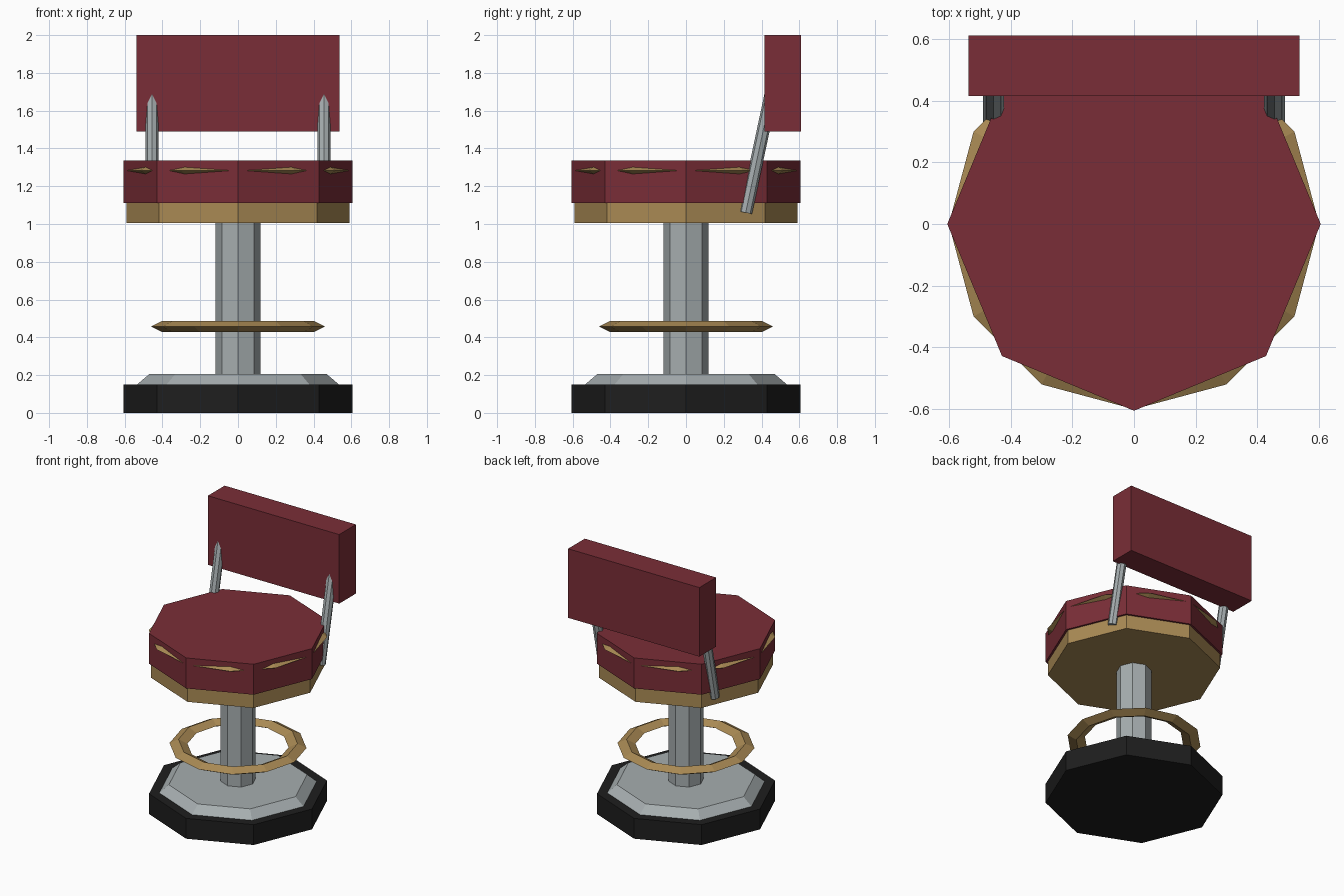
import bpy
import math
from mathutils import Vector

if "Cube" in bpy.data.objects:
    bpy.data.objects.remove(bpy.data.objects["Cube"], do_unlink=True)


def make_material(name, rgb):
    mat = bpy.data.materials.new(name)
    mat.use_nodes = True
    colour = (*rgb, 1)
    mat.diffuse_color = colour
    mat.node_tree.nodes["Principled BSDF"].inputs["Base Color"].default_value = colour
    return mat


red = make_material("dark red", (0.195, 0.027, 0.038))
gold = make_material("gold", (0.40, 0.254, 0.089))
steel = make_material("light grey steel", (0.38, 0.42, 0.43))
black = make_material("black", (0.013, 0.013, 0.013))


def finish(name, mat):
    obj = bpy.context.object
    obj.name = name
    obj.data.name = name
    obj.data.materials.append(mat)
    return obj


def octagon(name, mat, r_bottom, r_top, z0, z1):
    """Upright eight-sided solid with corners on the x and y axes."""
    bpy.ops.mesh.primitive_cone_add(vertices=8, radius1=r_bottom, radius2=r_top,
                                    depth=z1 - z0, location=(0, 0, (z0 + z1) / 2))
    return finish(name, mat)


def flat_ring(name, mat, major, minor, z):
    """Twelve-sided ring with a flattened diamond section."""
    bpy.ops.mesh.primitive_torus_add(major_segments=12, minor_segments=4,
                                     major_radius=major, minor_radius=minor,
                                     location=(0, 0, z))
    obj = finish(name, mat)
    for v in obj.data.vertices:
        v.co.z *= 0.5
    return obj


def rod(name, mat, start, end, radius):
    start, end = Vector(start), Vector(end)
    axis = end - start
    bpy.ops.mesh.primitive_cylinder_add(vertices=8, radius=radius, depth=axis.length,
                                        location=(start + end) / 2)
    obj = finish(name, mat)
    obj.rotation_euler.x = -math.atan2(axis.y, axis.z)
    return obj


# Foot and column
octagon("foot", black, 0.605, 0.605, 0, 0.15)
octagon("foot_plate", steel, 0.535, 0.47, 0.15, 0.205)
octagon("column", steel, 0.12, 0.12, 0.18, 1.02)
flat_ring("foot_ring", gold, 0.40, 0.06, 0.457)

# Seat with its trim ring showing through the sides
octagon("seat_pan", gold, 0.59, 0.59, 1.005, 1.115)
octagon("seat_cushion", red, 0.605, 0.605, 1.11, 1.335)
flat_ring("seat_trim", gold, 0.54, 0.06, 1.283)

# Backrest on two leaning struts
for side, x in (("left", 0.455), ("right", -0.455)):
    rod("back_strut_" + side, steel, (x, 0.316, 1.06), (x, 0.463, 1.75), 0.034)
bpy.ops.mesh.primitive_cube_add(size=1, location=(0, 0.5125, 1.745))
backrest = finish("backrest", red)
for v in backrest.data.vertices:
    v.co *= Vector((1.073, 0.195, 0.51))
